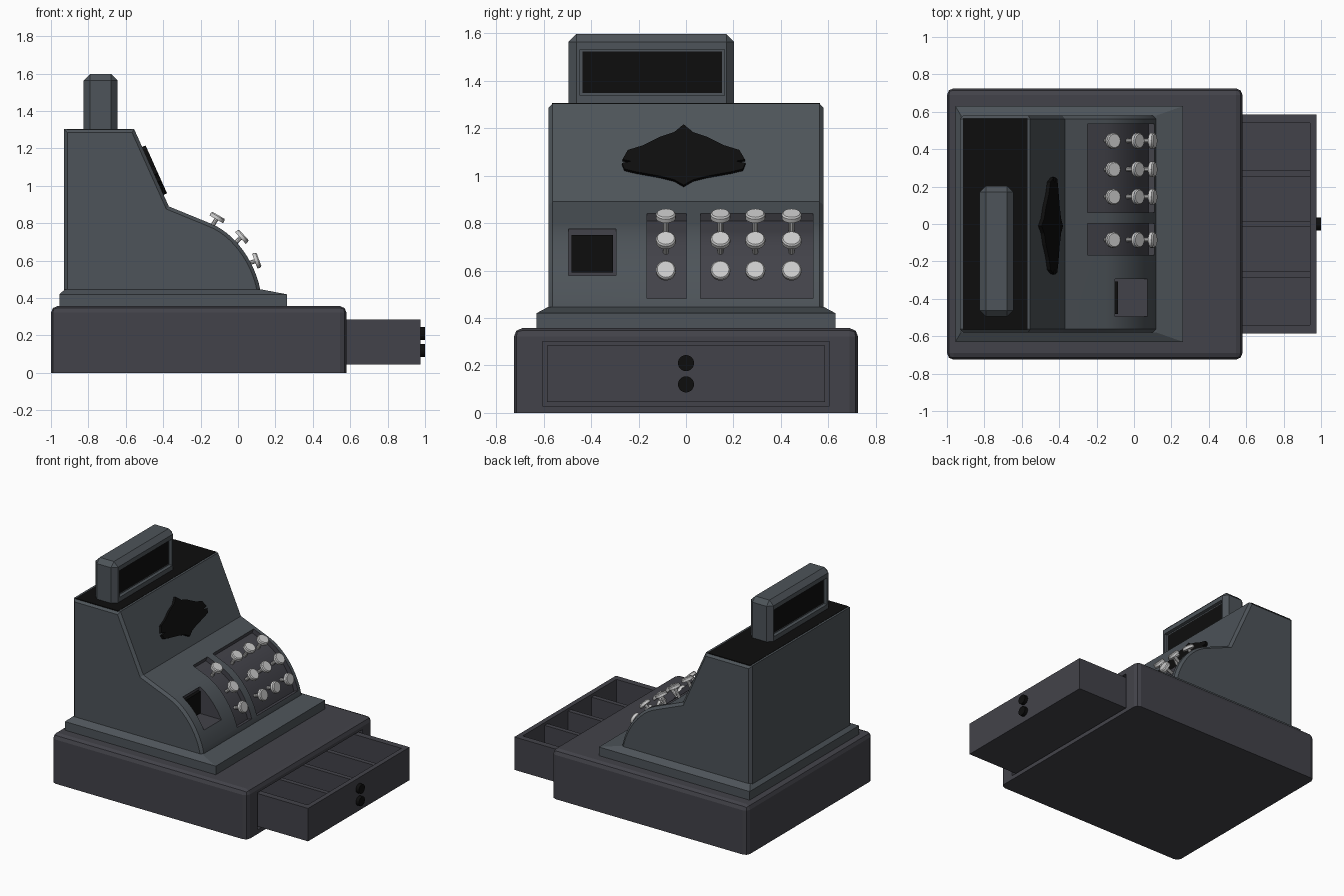
import bpy, bmesh, math
from mathutils import Vector

if "Cube" in bpy.data.objects:
    bpy.data.objects.remove(bpy.data.objects["Cube"])


def mat(name, rgb):
    m = bpy.data.materials.new(name)
    m.diffuse_color = (*rgb, 1)
    m.use_nodes = True
    m.node_tree.nodes["Principled BSDF"].inputs["Base Color"].default_value = m.diffuse_color
    return m


STEEL = mat("blue_grey", (0.075, 0.088, 0.1))
DARK = mat("dark_grey", (0.055, 0.055, 0.067))
BLACK = mat("black", (0.004, 0.004, 0.004))
PALE = mat("pale_metal", (0.6, 0.6, 0.58))


def finish(name, bm, m):
    bmesh.ops.recalc_face_normals(bm, faces=bm.faces)
    me = bpy.data.meshes.new(name)
    bm.to_mesh(me)
    bm.free()
    me.materials.append(m)
    ob = bpy.data.objects.new(name, me)
    bpy.context.collection.objects.link(ob)
    return ob


def box(name, x, y, z, m, bevel=0, segs=1):
    """Box from ranges; bevels every edge except the bottom ring."""
    bm = bmesh.new()
    bmesh.ops.create_cube(bm, size=1)
    for v in bm.verts:
        v.co = [r[0] + (c + 0.5) * (r[1] - r[0]) for c, r in zip(v.co, (x, y, z))]
    if bevel:
        es = [e for e in bm.edges if max(v.co.z for v in e.verts) > z[0] + 1e-4]
        bmesh.ops.bevel(bm, geom=es, offset=bevel, segments=segs, profile=0.5, affect='EDGES')
    return finish(name, bm, m)


def prism(name, pts, y0, y1, m, bevel=0):
    """Extrude an x-z outline along y, optionally chamfering both end rims."""
    bm = bmesh.new()
    f = bm.faces.new([bm.verts.new((px, y0, pz)) for px, pz in pts])
    r = bmesh.ops.extrude_face_region(bm, geom=[f])
    for v in r["geom"]:
        if isinstance(v, bmesh.types.BMVert):
            v.co.y = y1
    if bevel:
        es = [e for e in bm.edges if abs(e.verts[0].co.y - e.verts[1].co.y) < 1e-5]
        bmesh.ops.bevel(bm, geom=es, offset=bevel, segments=1, affect='EDGES')
    return finish(name, bm, m)


def cut(ob, *cutters):
    for c in cutters:
        md = ob.modifiers.new("cut", 'BOOLEAN')
        md.operation, md.solver, md.object = 'DIFFERENCE', 'EXACT', c
        md.material_mode = 'TRANSFER'
        bpy.context.view_layer.objects.active = ob
        bpy.ops.object.modifier_apply(modifier=md.name)
        bpy.data.objects.remove(c)


def smooth(ob, deg=25):
    bpy.ops.object.select_all(action='DESELECT')
    ob.select_set(True)
    bpy.context.view_layer.objects.active = ob
    bpy.ops.object.shade_smooth_by_angle(angle=math.radians(deg))


# Base cabinet with drawer opening
base = box("base", (-1, 0.58), (-0.725, 0.725), (0, 0.357), DARK, 0.035, 2)
cut(base, box("opening", (-0.3, 0.7), (-0.605, 0.605), (0.03, 0.3), DARK))

# Open cash drawer: shell, hollow, dividers, two round knobs
drawer = box("drawer", (-0.2, 0.975), (-0.585, 0.585), (0.045, 0.285), DARK)
cut(drawer, box("hollow", (-0.15, 0.94), (-0.54, 0.54), (0.075, 0.4), DARK))
for i, y in enumerate((-0.27, 0, 0.27)):
    box(f"drawer_divider_{i}", (-0.15, 0.945), (y - 0.017, y + 0.017), (0.07, 0.265), DARK)


def disc(bm, centre, axis, radius, depth, segs=20, top=None):
    r = bmesh.ops.create_cone(bm, cap_ends=True, segments=segs, radius1=radius,
                              radius2=radius if top is None else top, depth=depth)
    q = Vector((0, 0, 1)).rotation_difference(axis)
    for v in r["verts"]:
        v.co = q @ v.co + Vector(centre)


bm = bmesh.new()
for z in (0.12, 0.21):
    disc(bm, (0.984, 0, z), Vector((1, 0, 0)), 0.034, 0.032)
finish("drawer_knobs", bm, BLACK)

# Plinth with sloped shoulders
bm = bmesh.new()
rings = [[bm.verts.new((x, y, z)) for x, y in ((a, -w), (b, -w), (b, w), (a, w))]
         for a, b, w, z in ((-0.955, 0.262, 0.63, 0.35), (-0.955, 0.262, 0.63, 0.42),
                            (-0.925, 0.12, 0.58, 0.447))]
for lo, hi in zip(rings, rings[1:]):
    for i in range(4):
        bm.faces.new((lo[i], lo[i - 1], hi[i - 1], hi[i]))
bm.faces.new(rings[0])
bm.faces.new(rings[-1])
finish("plinth", bm, STEEL)

# Main housing: sloped face above a rounded keyboard front
P = [Vector(p) for p in ((-0.15, 0.80), (-0.02, 0.75), (0.09, 0.60), (0.12, 0.44))]


def curve(t):
    s = 1 - t
    return P[0] * s**3 + P[1] * 3 * s * s * t + P[2] * 3 * s * t * t + P[3] * t**3


front = [curve(i / 12) for i in range(13)]
outline = [(-0.93, 0.40), (-0.93, 1.303), (-0.555, 1.303), (-0.37, 0.89)]
housing = prism("housing", outline + [tuple(p) for p in front] + [(0.12, 0.40)],
                -0.58, 0.58, STEEL, 0.018)

# Key wells follow the curved front at constant depth
path = [Vector((-0.248, 0.84))] + [curve(i / 12 * 0.91) for i in range(13)]
outer, inner = [], []
for i, p in enumerate(path):
    t = (path[min(i + 1, len(path) - 1)] - path[max(i - 1, 0)]).normalized()
    n = Vector((-t.y, t.x))
    outer.append(tuple(p + n * 0.06))
    inner.append(tuple(p - n * 0.035))
for y0, y1 in ((-0.165, 0.002), (0.062, 0.535)):
    cut(housing, prism("well", outer + inner[::-1], y0, y1, DARK))
# Receipt pocket
cut(housing, box("pocket", (-0.11, 0.3), (-0.495, -0.295), (0.58, 0.775), DARK))
smooth(housing)
box("pocket_back", (-0.12, -0.085), (-0.482, -0.308), (0.592, 0.75), BLACK)

# Black top panel
box("top_panel", (-0.915, -0.57), (-0.565, 0.565), (1.29, 1.305), BLACK)

# Keys: round caps on thin stems, all square to the curved front
bm = bmesh.new()
for x, z, ang in ((-0.112, 0.829, 60), (0.02, 0.727, 42), (0.098, 0.6, 20)):
    n = Vector((math.cos(math.radians(ang)), 0, math.sin(math.radians(ang))))
    for y in (-0.085, 0.145, 0.292, 0.445):
        c = Vector((x, y, z))
        disc(bm, c, n, 0.042, 0.018)
        disc(bm, c + n * 0.012, n, 0.042, 0.007, top=0.036)
        disc(bm, c - n * 0.045, n, 0.012, 0.085, 10)
smooth(finish("keys", bm, PALE), 35)

# Ornamental badge on the sloped face (half outline as y offset and height, mirrored)
half = [(0.04, 1.175), (0.1, 1.155), (0.17, 1.12), (0.235, 1.1), (0.258, 1.06), (0.22, 1.053),
        (0.26, 1.045), (0.25, 1.02), (0.2, 1.008), (0.1, 0.99), (0.04, 0.975)]
ring = [(0, 1.208)] + half + [(0, 0.952)] + [(-y, z) for y, z in reversed(half)]
nrm = Vector((0.41, 0, 0.185)).normalized()
bm = bmesh.new()
pts = [Vector((-0.37 - (z - 0.89) * 0.185 / 0.413, y - 0.01, z)) - nrm * 0.01 for y, z in ring]
f = bm.faces.new([bm.verts.new(p) for p in pts])
r = bmesh.ops.extrude_face_region(bm, geom=[f])
bmesh.ops.translate(bm, vec=nrm * 0.03,
                    verts=[v for v in r["geom"] if isinstance(v, bmesh.types.BMVert)])
finish("badge", bm, BLACK)

# Display box with a recessed dark window on both sides
display = box("display", (-0.825, -0.645), (-0.495, 0.203), (1.29, 1.597), STEEL, 0.033)
for side, xs in (("front", (-0.67, -0.5)), ("rear", (-0.97, -0.8))):
    cut(display, box("window", xs, (-0.447, 0.163), (1.338, 1.532), STEEL))
    xg = (-0.68, -0.667) if side == "front" else (-0.803, -0.79)
    box(f"{side}_window", xg, (-0.436, 0.152), (1.348, 1.522), BLACK)
